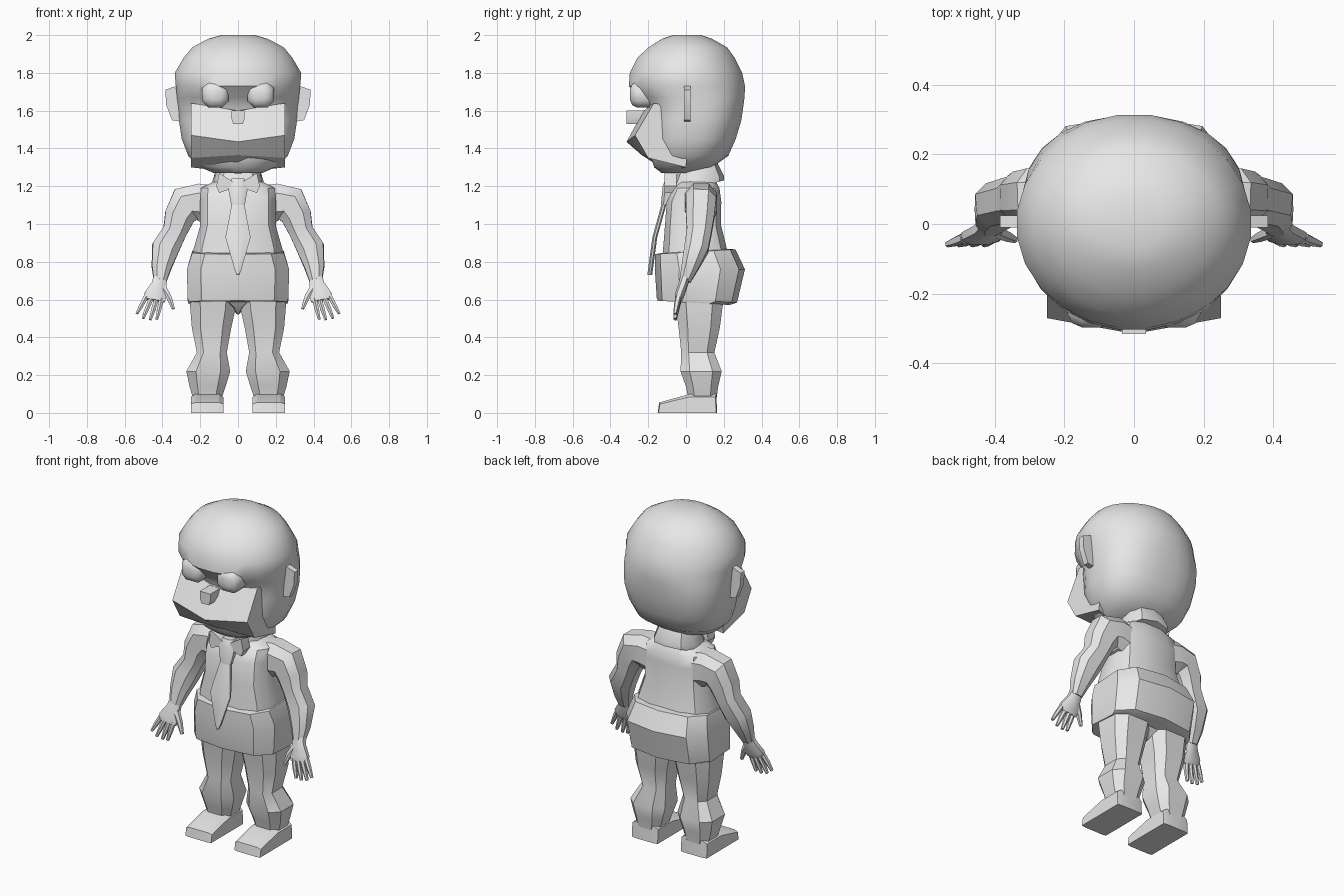
import bpy, bmesh, math
from mathutils import Vector

grey = bpy.data.materials.new("plain grey")
grey.diffuse_color = (0.8, 0.8, 0.8, 1)


def loft(name, rings, mirror=False, angle=35):
    """Skin a list of equal-length point rings and cap both ends."""
    bm = bmesh.new()
    rows = [[bm.verts.new(p) for p in r] for r in rings]
    n = len(rows[0])
    for a, b in zip(rows, rows[1:]):
        for i in range(n):
            j = (i + 1) % n
            bm.faces.new((a[i], a[j], b[j], b[i]))
    bm.faces.new(rows[0])
    bm.faces.new(rows[-1])
    bmesh.ops.recalc_face_normals(bm, faces=bm.faces)
    me = bpy.data.meshes.new(name)
    bm.to_mesh(me)
    bm.free()
    me.materials.append(grey)
    ob = bpy.data.objects.new(name, me)
    bpy.context.collection.objects.link(ob)
    for o in bpy.context.selected_objects:
        o.select_set(False)
    ob.select_set(True)
    bpy.context.view_layer.objects.active = ob
    bpy.ops.object.shade_smooth_by_angle(angle=math.radians(angle))
    if mirror:
        ob.modifiers.new("mirror", 'MIRROR').use_mirror_merge = False
    return ob


def unit(n, e):
    """Points of a superellipse with half-size 1, a flat side facing front."""
    pts = []
    for i in range(n):
        t = 2 * math.pi * (i + 0.5) / n
        c, s = math.cos(t), math.sin(t)
        pts.append((math.copysign(abs(c) ** (2 / e), c), math.copysign(abs(s) ** (2 / e), s)))
    return pts


def level(z, x0, x1, y0, y1, n=8, e=3, tilt=0):
    """Level ring filling a rectangle in x and y, tilted along y if asked."""
    out = []
    for u, v in unit(n, e):
        y = (y0 + y1) / 2 + v * (y1 - y0) / 2
        out.append(((x0 + x1) / 2 + u * (x1 - x0) / 2, y, z + tilt * y))
    return out


def tube(name, stations, n=8, mirror=True):
    """Limb along points (x, y, z, radius in xz, radius in y)."""
    pts = [Vector(s[:3]) for s in stations]
    rings = []
    for i, s in enumerate(stations):
        d = pts[min(i + 1, len(pts) - 1)] - pts[max(i - 1, 0)]
        side = Vector((-d.z, 0, d.x)).normalized()
        depth = side.cross(d).normalized()
        rings.append([pts[i] + side * u * s[3] + depth * v * s[4] for u, v in unit(n, 2.5)])
    return loft(name, rings, mirror)


def plate(name, pts, y0, y1, mirror=True):
    """Front-facing outline given thickness along y."""
    return loft(name, [[(x, y, z) for x, z in pts] for y in (y0, y1)], mirror)


# Skull: z, half width, front y, back y, squareness
skull = [(1.27, .13, -.13, .02, 2), (1.30, .20, -.17, .14, 2.2), (1.36, .265, -.19, .225, 2.4),
         (1.45, .30, -.20, .265, 2.5), (1.55, .315, -.20, .295, 2.5), (1.62, .32, -.21, .305, 2.4),
         (1.67, .325, -.25, .312, 2.3), (1.73, .332, -.305, .315, 2.1), (1.80, .338, -.30, .30, 2),
         (1.88, .29, -.26, .26, 2), (1.935, .245, -.20, .22, 2), (1.98, .16, -.13, .14, 2),
         (2.0, .09, -.07, .08, 2)]
loft("head", [level(z, -w, w, f, b, 24, e) for z, w, f, b, e in skull])

# Protruding mouth wedge, profile repeated across x
side_col = [(-.17, 1.64), (-.27, 1.47), (-.20, 1.35), (0, 1.30), (.02, 1.6)]
mid_col = [(-.225, 1.60), (-.315, 1.435), (-.235, 1.365), (-.09, 1.272), (.02, 1.6)]
loft("muzzle", [[(x, y, z) for y, z in col] for x, col in
                ((-.25, side_col), (0, mid_col), (.25, side_col))], angle=25)

# Eyes, nose and ears
def oval(cx, cz, rx, rz, n=8):
    return [(cx + u * rx, cz + v * rz) for u, v in unit(n, 2.6)]

loft("eye", [[(x, y, z) for x, z in oval(.12, 1.685, .075 * s, .073 * s)]
             for y, s in ((-.19, 1), (-.258, 1), (-.285, .8), (-.297, .4))], True, 50)
plate("nose", [(-.035, 1.60), (.035, 1.60), (.035, 1.56), (.025, 1.53), (-.025, 1.53), (-.035, 1.56)],
      -.315, -.2, False)
plate("ear", [(.29, 1.71), (.33, 1.73), (.385, 1.71), (.38, 1.63), (.35, 1.55), (.29, 1.54)], -.01, .025)

# Neck and raised collar with two points
loft("neck", [level(z, -.09, .09, -.02, .14) for z in (1.15, 1.36)])
loft("collar", [level(1.175, -.14, .14, -.085, .20, 10, 2.4, .28),
                level(1.20, -.14, .14, -.085, .20, 10, 2.4, .28),
                level(1.28, -.115, .115, -.045, .165, 10, 2.4, .28)])
plate("collar_point", [(.02, 1.22), (.10, 1.27), (.115, 1.20), (.10, 1.165), (.055, 1.18)], -.115, -.05)

# Necktie
loft("tie_knot", [level(z, -w, w, y - .025, y + .04) for z, w, y in
                  ((1.10, .038, -.11), (1.20, .057, -.10), (1.24, .035, -.085))])
loft("tie_blade", [level(z, -w, w, y - .014, y + .014, 8, 2) for z, w, y in
                   ((.73, .008, -.192), (.76, .02, -.188), (.93, .072, -.165), (1.11, .035, -.115))])

# Torso
torso = [(.80, .24, -.13, .23), (.87, .24, -.125, .22), (.99, .205, -.115, .19),
         (1.12, .205, -.105, .19), (1.19, .20, -.07, .18), (1.225, .13, -.04, .16)]
loft("torso", [level(z, -w, w, f, b, 12) for z, w, f, b in torso])

# Flared shirt hem around the hips, lower at the back
hem = [(.585, .27, -.15, .23, -.06), (.60, .275, -.155, .27, -.06), (.76, .28, -.165, .312, 0),
       (.85, .25, -.165, .262, .06), (.855, .225, -.12, .22, .06)]
loft("shirt_hem", [level(z, -w, w, f, b, 10, 3, t) for z, w, f, b, t in hem])

# Trousers: crotch wedge and legs
loft("crotch", [level(.60, -.12, .12, -.06, .18), level(.56, -.04, .04, -.03, .16),
                level(.52, -.005, .005, .02, .12)])
leg = [(.66, .0, .265, -.08, .22), (.56, .005, .26, -.06, .20), (.45, .03, .25, -.045, .185),
       (.32, .055, .222, -.03, .155), (.22, .035, .28, -.035, .195), (.14, .06, .262, -.005, .175),
       (.07, .085, .24, .01, .165)]
loft("leg", [level(z, a, b, f, k) for z, a, b, f, k in leg], True)

# Wedge feet
foot = [(.165, 0), (.16, .10), (.02, .10), (-.142, .055), (-.15, 0)]
toe_in = [(y * .97, z * .85) for y, z in foot]
loft("foot", [[(x, y, z) for y, z in p] for x, p in
              ((.078, toe_in), (.10, foot), (.225, foot), (.25, toe_in))], True, 25)

# Arms from shoulder to wrist
tube("arm", [(.13, .08, 1.10, .11, .085), (.21, .08, 1.115, .105, .09), (.275, .08, 1.105, .105, .085),
             (.31, .075, 1.04, .085, .08), (.335, .07, .96, .068, .07), (.385, .055, .87, .077, .068),
             (.405, .02, .77, .055, .048), (.412, -.005, .70, .036, .032)])

# Hands with four fingers and a thumb
tube("palm", [(.41, 0, .73, .036, .028), (.418, -.015, .68, .042, .026),
              (.438, -.035, .62, .062, .024), (.442, -.043, .595, .058, .018)])
for i, (x0, z0, x1, z1) in enumerate(((.487, .615, .535, .525), (.46, .605, .503, .50),
                                      (.432, .60, .465, .492), (.404, .605, .43, .495))):
    tube("finger_%d" % (i + 1), [(x0, -.04, z0, .014, .016),
                                 ((x0 + x1) / 2, -.05, (z0 + z1) / 2, .013, .014),
                                 (x1, -.058, z1, .008, .009)], 6)
tube("thumb", [(.40, -.02, .665, .022, .02), (.365, -.035, .61, .016, .016), (.342, -.045, .55, .009, .01)], 6)
